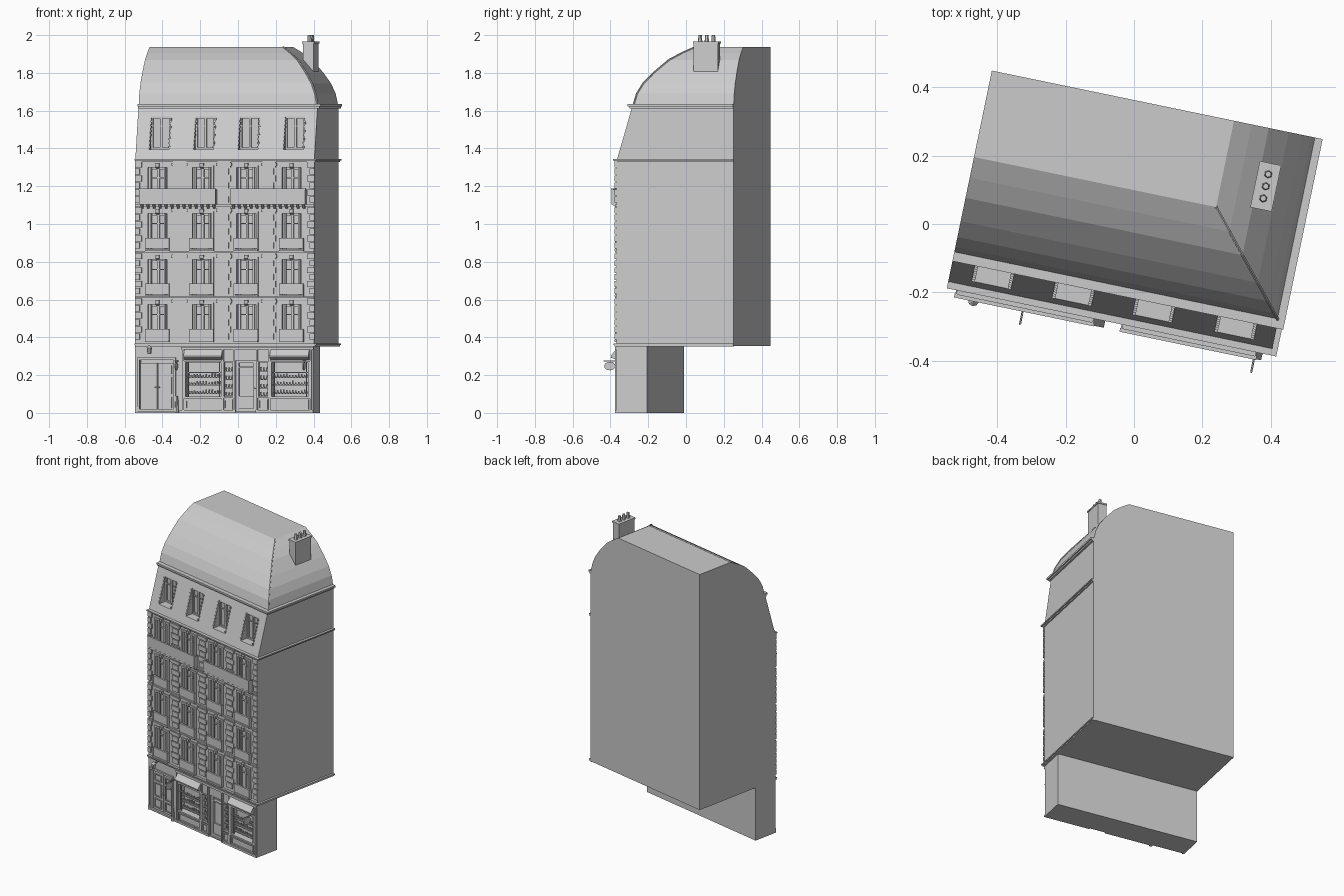
import bpy, bmesh, math, random
from mathutils import Matrix, Vector

if "Cube" in bpy.data.objects:
    bpy.data.objects.remove(bpy.data.objects["Cube"])

random.seed(4)
ROT = math.radians(-11.7)             # whole house is turned on its plot
L, R, F, B = -0.498, 0.470, -0.279, 0.355   # left, right, front, back in house axes
parts = {}


def part(name):
    return parts.setdefault(name, bmesh.new())


def box(name, x0, x1, y0, y1, z0, z1):
    m = Matrix.Translation(((x0 + x1) / 2, (y0 + y1) / 2, (z0 + z1) / 2)) @ \
        Matrix.Diagonal((x1 - x0, y1 - y0, z1 - z0, 1))
    bmesh.ops.create_cube(part(name), size=1, matrix=m)


def cyl(name, p, r1, r2, h, n=8, axis='Z'):
    rot = {'Z': Matrix(), 'X': Matrix.Rotation(math.pi / 2, 4, 'Y'),
           'Y': Matrix.Rotation(math.pi / 2, 4, 'X')}[axis]
    bmesh.ops.create_cone(part(name), cap_ends=True, segments=n, radius1=r1, radius2=r2,
                          depth=h, matrix=Matrix.Translation(p) @ rot)


def prism(name, profile, x0, x1):
    """Extrude a (y, z) profile along x."""
    bm = part(name)
    a = [bm.verts.new((x0, y, z)) for y, z in profile]
    b = [bm.verts.new((x1, y, z)) for y, z in profile]
    n = len(a)
    bm.faces.new(a)
    bm.faces.new(b[::-1])
    for i in range(n):
        bm.faces.new((a[i], b[i], b[(i + 1) % n], a[(i + 1) % n]))


def U(x):
    """Front-view x to house x on the facade."""
    return (x + 0.0566) / 0.979


def frame(name, x0, x1, z0, z1, y0, y1, t):
    box(name, x0, x0 + t, y0, y1, z0, z1)
    box(name, x1 - t, x1, y0, y1, z0, z1)
    box(name, x0 + t, x1 - t, y0, y1, z1 - t, z1)
    box(name, x0 + t, x1 - t, y0, y1, z0, z0 + t)


def ledge(name, front, z0, z1, out):
    """Moulding along the front and right side."""
    box(name, L, R + out, front - out, front + 0.01, z0, z1)
    box(name, R - 0.01, R + out, front + 0.01, B, z0, z1)


# main walls and set-back ground floor
prism('upper_walls', [(F, .355), (F, 1.33), (-.194, 1.62), (B, 1.62), (B, .355)], L, R)
box('ground_floor', L, R - .004, F, -.113, 0, .355)

# curved roof, hipped on the right
rings = [(0, 1.62), (.018, 1.69), (.048, 1.745), (.095, 1.80), (.165, 1.868), (.225, 1.905), (.287, 1.937)]
bm = part('roof')
prev, hip = None, []
for d, z in rings:
    f, r = -.19 + d, R - d * .245 / .287
    hip.append((r, f, z))
    cur = [bm.verts.new(p) for p in ((L, f, z), (r, f, z), (r, B, z), (L, B, z))]
    if prev:
        for i in range(4):
            bm.faces.new((prev[i], prev[(i + 1) % 4], cur[(i + 1) % 4], cur[i]))
    else:
        bm.faces.new(cur[::-1])
    prev = cur
bm.faces.new(prev)
for a, b in zip(hip, hip[1:]):        # hip bead
    a, b = Vector(a), Vector(b)
    m = Matrix.Translation((a + b) / 2) @ (b - a).to_track_quat('Z', 'Y').to_matrix().to_4x4()
    bmesh.ops.create_cone(part('roof_hip_bead'), cap_ends=True, segments=6, radius1=.005,
                          radius2=.005, depth=(b - a).length, matrix=m)

# chimney and pots
box('chimney', .327, .383, .121, .251, 1.79, 1.955)
box('chimney_cap', .323, .387, .117, .255, 1.955, 1.965)
for y in (.15, .186, .222):
    cyl('chimney_pots', (.355, y, 1.982), .012, .009, .036, 6)

# horizontal mouldings
ledge('roof_cornice', -.194, 1.612, 1.622, .012)
ledge('roof_cornice', -.194, 1.622, 1.634, .02)
ledge('attic_cornice', F, 1.328, 1.336, .008)
ledge('attic_cornice', F, 1.336, 1.344, .016)
ledge('shop_cornice', F, .352, .360, .008)
ledge('shop_cornice', F, .360, .368, .014)
for z in (.607, .848, 1.092):
    box('string_courses', L, R, F - .008, F + .01, z, z + .010)

# windows on four floors
cols = [U(x) for x in (-.425, -.19, .045, .285)]
floors = [.385, .625, .867, 1.11]
for k, z in enumerate(floors):
    top = z + .188
    for c in cols:
        w = .052
        box('cutter_upper', c - w, c + w, F - .1, F + .028, z, top)
        y0, y1 = F + .016, F + .029
        frame('window_frames', c - w, c + w, z, top, y0, y1, .009)
        box('window_frames', c - .006, c + .006, y0, y1, z + .009, top - .009)
        box('window_frames', c - w, c + w, y0 + .002, y1, z + .132, z + .138)
        for s in (-1, 1):             # side casing and folded shutter
            box('window_surrounds', c + s * (w + .006) - .006, c + s * (w + .006) + .006,
                F - .006, F + .004, z, top + .012)
            a = c + s * (w - .014)
            box('folded_shutters', a - .005, a + .005, F + .002, F + .016, z, top)
        box('window_surrounds', c - w, c + w, F - .006, F + .004, top, top + .012)
        prism('keystones', [(F + .004, top - .004), (F - .014, top + .004),
                            (F - .016, top + .024), (F + .004, top + .024)], c - .010, c + .010)
        if k < 3:                     # small railing
            box('railings', c - .062, c + .062, F - .018, F - .013, z + .002, z + .056)
            box('railings', c - .065, c + .065, F - .022, F - .010, z + .054, z + .060)
            for s in (-1, 1):
                a = c + s * .062
                box('railings', a - .003, a + .003, F - .02, F + .002, z, z + .056)
            box('window_sills', c - .065, c + .065, F - .022, F + .004, z - .010, z)

# two long balconies with corbels
for a, b in ((-.47, -.057), (.024, .428)):
    box('balcony_slabs', a, b, F - .036, F + .004, 1.102, 1.114)
    box('balcony_railings', a, b, F - .035, F - .030, 1.114, 1.183)
    box('balcony_railings', a - .002, b + .002, F - .038, F - .027, 1.180, 1.187)
    for e in (a, b - .004):
        box('balcony_railings', e, e + .004, F - .032, F + .002, 1.114, 1.183)
    for i in range(13):
        x = a + .012 + (b - a - .024) * i / 12
        prism('balcony_corbels', [(F + .004, 1.080), (F - .010, 1.084), (F - .030, 1.102),
                                  (F + .004, 1.102)], x - .006, x + .006)

# alternating stone blocks at corners and between windows
piers = [(cols[i] + cols[i + 1]) / 2 for i in range(3)]
for z in floors:
    for i in range(6):
        zz = z + .004 + i * .037
        w = .036 if i % 2 else .025
        for p in piers:
            box('stone_blocks', p - w, p + w, F - .007, F + .004, zz, zz + .031)
        box('stone_blocks', L, L + w, F - .009, F + .004, zz, zz + .031)
        box('stone_blocks', R - w, R + .003, F - .009, F + .004, zz, zz + .031)
    for p in piers:
        box('stone_blocks', p - .042, p + .042, F - .011, F + .004, z + .196, z + .214)

# attic windows sunk into the slope
for c in cols:
    c, w, y = c + .004, .054, -.197
    box('cutter_upper', c - w, c + w, F - .1, y, 1.395, 1.568)
    frame('attic_frames', c - w, c + w, 1.395, 1.568, y - .010, y + .002, .010)
    box('attic_frames', c - .006, c + .006, y - .010, y + .002, 1.405, 1.558)
    box('attic_frames', c - w, c + w, y - .007, y + .002, 1.515, 1.521)
    for s in (-1, 1):                 # louvred edges
        for i in range(8):
            z = 1.402 + i * .021
            e = c + s * w
            yf = F + (z - 1.33) * .293
            box('attic_louvres', e - .005, e + .005, yf - .003, yf + .012, z, z + .011)

# entrance double door
d0, d1 = U(-.52), U(-.34)
box('cutter_ground', d0, d1, F - .1, F + .03, .008, .28)
frame('entrance_surround', d0 - .012, d1 + .012, -.004 + .012, .292, F - .010, F + .004, .012)
dm = (d0 + d1) / 2
for a, b in ((d0, dm - .002), (dm + .002, d1)):
    box('entrance_doors', a, b, F + .018, F + .031, .008, .265)
    for z0, z1 in ((.025, .085), (.10, .19), (.205, .25)):
        frame('entrance_panels', a + .014, b - .014, z0, z1, F + .012, F + .02, .006)
for s in (-1, 1):
    cyl('door_knobs', (dm + s * .01, F + .012, .135), .004, .004, .012, 8, 'Y')

# shop windows with shelves, goods, stall risers and folded awnings
for x0, x1 in ((-.278, -.085), (.178, .375)):
    a, b = U(x0), U(x1)
    box('cutter_ground', a, b, F - .1, F + .045, .085, .268)
    frame('shop_window_frames', a - .008, b + .008, .077, .276, F - .009, F + .006, .010)
    for t in (.07, .93):
        x = a + (b - a) * t
        box('shop_window_frames', x - .002, x + .002, F, F + .01, .085, .268)
    box('shop_window_frames', a, b, F, F + .01, .212, .216)
    frame('stall_risers', a, b, .018, .072, F - .007, F + .004, .008)
    for z in (.10, .145, .185):
        box('shop_shelves', a, b, F + .015, F + .046, z, z + .004)
        for i in range(12):
            x = a + (b - a) * (i + .7) / 12.4
            h = random.uniform(.010, .022)
            cyl('shop_goods', (x, F + .026, z + .004 + h / 2), .006, .004, h, 6)
    prism('awnings', [(F + .004, .278), (F - .034, .292), (F - .036, .302), (F - .008, .335),
                      (F + .004, .335)], a - .004, b + .004)

# narrow display cases beside the shop door
for x0, x1 in ((-.074, -.027), (.109, .158)):
    a, b = U(x0), U(x1)
    box('cutter_ground', a, b, F - .1, F + .03, .085, .268)
    frame('shop_window_frames', a - .005, b + .005, .08, .273, F - .008, F + .006, .006)
    for z in (.087, .13, .175, .218):
        box('shop_shelves', a, b, F + .004, F + .031, z, z + .004)
        for i in range(3):
            cyl('shop_goods', (a + (b - a) * (i + .5) / 3, F + .016, z + .014), .006, .003, .02, 6)
    frame('stall_risers', a, b, .018, .072, F - .007, F + .004, .007)

# shop door
a, b = U(-.012), U(.094)
box('cutter_ground', a, b, F - .1, F + .03, .008, .278)
frame('shop_door', a, b, .008, .278, F + .012, F + .031, .014)
box('shop_door', a, b, F + .020, F + .031, .008, .09)
box('shop_door', a, b, F + .012, F + .031, .238, .246)
cyl('door_knobs', (b - .008, F + .008, .13), .004, .004, .012, 8, 'Y')

# shop pilasters and fascia
for x in (-.29, -.08, -.02, .101, .168, .387):
    u = U(x)
    box('shop_pilasters', u - .005, u + .005, F - .010, F + .004, .008, .335)
box('shop_fascia', U(-.3), U(.4), F - .008, F + .004, .335, .350)
box('plinth', L, d0 - .012, F - .006, F + .004, 0, .03)
box('plinth', d1 + .012, a, F - .009, F + .004, 0, .014)
box('plinth', b, R - .004, F - .009, F + .004, 0, .014)

# hanging oval signs, entrance lamp and kerb post
for x in (U(-.318), U(.358)):
    box('sign_brackets', x - .002, x + .002, F - .078, F + .004, .272, .277)
    m = Matrix.Translation((x, F - .045, .248)) @ Matrix.Diagonal((1, 1, .75, 1)) @ \
        Matrix.Rotation(math.pi / 2, 4, 'Y')
    bmesh.ops.create_cone(part('hanging_signs'), cap_ends=True, segments=16, radius1=.03,
                          radius2=.03, depth=.006, matrix=m)
x = U(-.462)
box('lamp_arm', x - .002, x + .002, F - .036, F + .004, .345, .350)
cyl('entrance_lamp', (x, F - .036, .328), .010, .014, .034, 8)
cyl('entrance_lamp', (x, F - .036, .350), .016, .003, .012, 8)
cyl('kerb_post', (U(-.322), F - .010, .045), .011, .007, .09, 8)

# make the objects, then carve the openings
objs = {}
for name, bm in parts.items():
    bmesh.ops.recalc_face_normals(bm, faces=bm.faces)
    me = bpy.data.meshes.new(name)
    bm.to_mesh(me)
    bm.free()
    ob = bpy.data.objects.new(name, me)
    ob.rotation_euler.z = ROT
    bpy.context.collection.objects.link(ob)
    objs[name] = ob
for body, cutter in (('upper_walls', 'cutter_upper'), ('ground_floor', 'cutter_ground')):
    mod = objs[body].modifiers.new('openings', 'BOOLEAN')
    mod.operation, mod.solver, mod.object = 'DIFFERENCE', 'EXACT', objs[cutter]
    dg = bpy.context.evaluated_depsgraph_get()
    me = bpy.data.meshes.new_from_object(objs[body].evaluated_get(dg))
    objs[body].modifiers.clear()
    objs[body].data = me
    bpy.data.objects.remove(objs[cutter])
